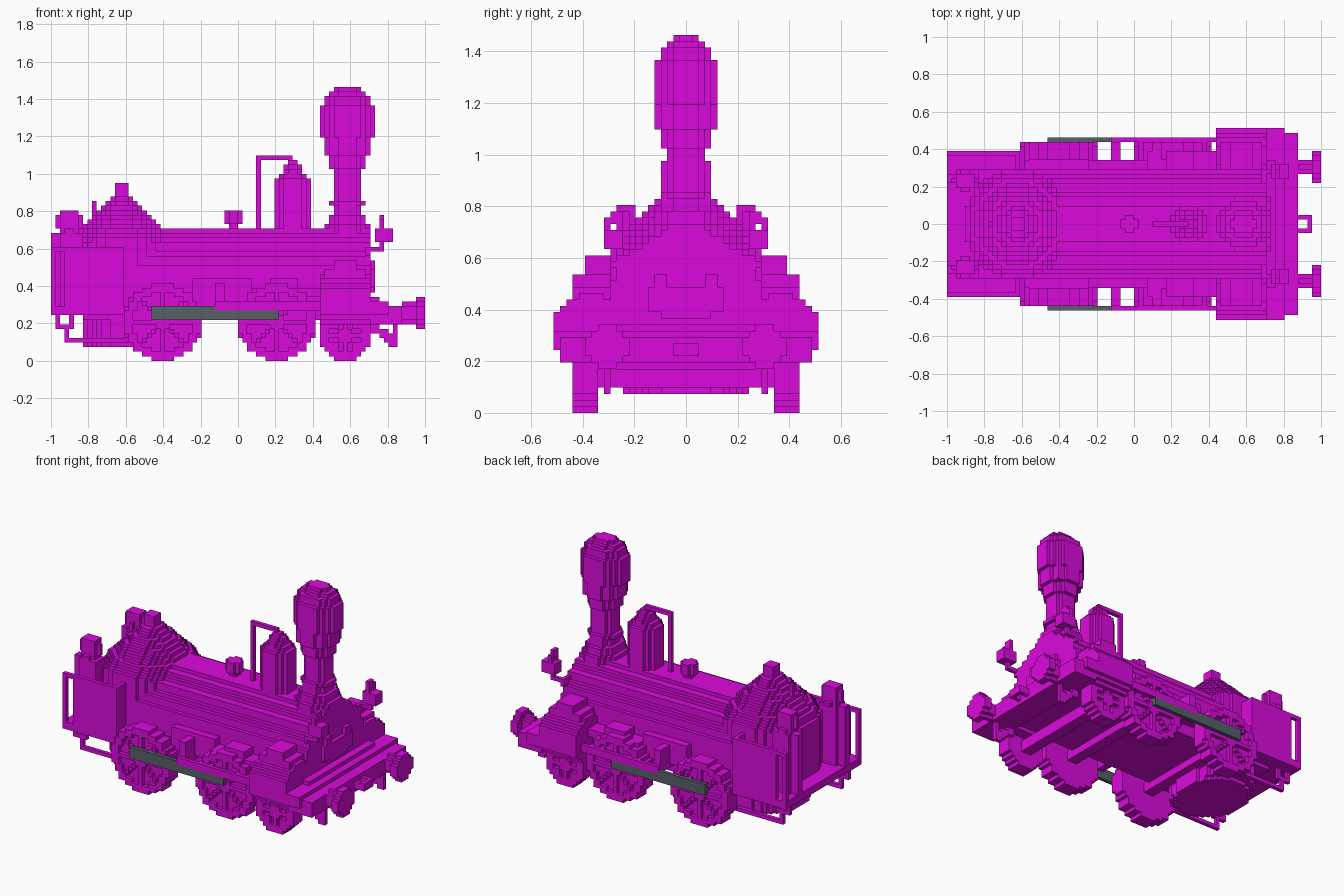
import bpy, bmesh, math

V = 2 / 82  # edge length of one block; all sizes below are in blocks

if "Cube" in bpy.data.objects:
    bpy.data.objects.remove(bpy.data.objects["Cube"], do_unlink=True)


def material(name, rgb):
    m = bpy.data.materials.new(name)
    m.use_nodes = True
    m.diffuse_color = (*rgb, 1)
    m.node_tree.nodes["Principled BSDF"].inputs["Base Color"].default_value = (*rgb, 1)
    return m


MAGENTA = material("magenta", (0.71, 0.003, 0.72))
GREY = material("slate grey", (0.095, 0.12, 0.14))


def finish(name, bm, mat):
    bmesh.ops.scale(bm, vec=(V, V, V), verts=bm.verts)
    bmesh.ops.recalc_face_normals(bm, faces=bm.faces)
    me = bpy.data.meshes.new(name)
    bm.to_mesh(me)
    bm.free()
    me.materials.append(mat)
    ob = bpy.data.objects.new(name, me)
    bpy.context.collection.objects.link(ob)


def add_box(bm, x0, x1, y0, y1, z0, z1):
    vs = bmesh.ops.create_cube(bm, size=1)["verts"]
    bmesh.ops.scale(bm, vec=(x1 - x0, y1 - y0, z1 - z0), verts=vs)
    bmesh.ops.translate(bm, vec=((x0 + x1) / 2, (y0 + y1) / 2, (z0 + z1) / 2), verts=vs)


def boxes(name, *items, pair=False, mat=MAGENTA):
    """Boxes as (x0, x1, y0, y1, z0, z1); pair repeats them on the other side."""
    bm = bmesh.new()
    for x0, x1, y0, y1, z0, z1 in items:
        add_box(bm, x0, x1, y0, y1, z0, z1)
        if pair:
            add_box(bm, x0, x1, -y1, -y0, z0, z1)
    finish(name, bm, mat)


def add_disc(bm, axis, centre, ra, rb, lo, hi, floor=-999):
    """Extruded round outline with block steps; ra and rb are its two radii."""
    a, b = centre
    right = []
    for i in range(int(round(2 * rb))):
        t = i - rb + 0.5
        if b + t < floor:
            continue
        hw = ra - math.floor(ra - ra * math.sqrt(1 - (t / rb) ** 2) + 0.4)
        if right and right[-1][0] == hw:
            right[-1] = (hw, t + 0.5)
        else:
            right += [(hw, t - 0.5), (hw, t + 0.5)]
    outline = [(a + h, b + t) for h, t in right] + [(a - h, b + t) for h, t in reversed(right)]
    place = {"x": lambda p, q, d: (d, p, q), "y": lambda p, q, d: (p, d, q),
             "z": lambda p, q, d: (p, q, d)}[axis]
    face = bm.faces.new([bm.verts.new(place(p, q, lo)) for p, q in outline])
    new = bmesh.ops.extrude_face_region(bm, geom=[face])["geom"]
    bmesh.ops.translate(bm, vec=place(0, 0, hi - lo),
                        verts=[v for v in new if isinstance(v, bmesh.types.BMVert)])


def tower(name, x, y, layers, mirror=False):
    """Stack of stepped discs: (z0, z1, radius along x, radius along y)."""
    bm = bmesh.new()
    for side in ((1, -1) if mirror else (1,)):
        for z0, z1, rx, ry in layers:
            add_disc(bm, "z", (x, side * y), rx, ry, z0, z1)
    finish(name, bm, MAGENTA)


def wheel(name, x, r, spokes):
    """Pair of wheels: thick web, with raised rim, hub and spokes, and an axle."""
    bm = bmesh.new()
    n = int(2 * r)
    for s in (1, -1):
        add_disc(bm, "y", (x, r), r, r, s * 14, s * 17)
        for k in range(n):
            run = None
            for i in range(n + 1):
                dx, dz = i - r + 0.5, k - r + 0.5
                d, ang = math.hypot(dx, dz), math.atan2(dz, dx)
                step = 2 * math.pi / spokes
                off = abs(ang - step * round(ang / step)) * d
                keep = i < n and d <= r and (d > r - 2 or d < 2.2 or off < 0.6)
                if keep and run is None:
                    run = i
                elif not keep and run is not None:
                    y0, y1 = sorted((s * 17, s * 18))
                    add_box(bm, x - r + run, x - r + i, y0, y1, k, k + 1)
                    run = None
    add_disc(bm, "y", (x, r), 1.5, 1.5, -14, 14)
    finish(name, bm, MAGENTA)


# Boiler, smokebox and frame
bm = bmesh.new()
add_disc(bm, "x", (0, 17), 12, 12, -24, 29, floor=9)
finish("boiler", bm, MAGENTA)
boxes("smokebox", (18, 29, -12, 12, 12, 18))
boxes("smokebox_door", (29, 30, -4, 4, 15, 16), (29, 30, -6, 6, 16, 20),
      (29, 30, -5, -3, 20, 22), (29, 30, 3, 5, 20, 22))
boxes("frame", (-34, 30, -12, 12, 9, 14))
boxes("running_boards", (-24, 29, 12, 14, 12, 14), pair=True)

# Firebox with a stepped dome, and the round ash pan under it
tower("firebox", -25.5, 0, [
    (10, 26, 11.5, 12), (26, 27, 10.5, 12), (27, 28, 10.5, 11), (28, 29, 9.5, 10),
    (29, 30, 8.5, 9), (30, 31, 7.5, 8), (31, 32, 6.5, 7), (32, 33, 5.5, 6),
    (33, 34, 4.5, 5), (34, 35, 3.5, 4), (35, 36, 2.5, 3), (36, 39, 1.5, 1.5)])
boxes("firebox_pipe", (-32, -31, -0.5, 0.5, 28, 35))
tower("ash_pan", -25.5, 0, [(3, 4, 8.5, 10), (4, 10, 8.5, 12)])

# Chimney, steam dome, pipe and whistle
tower("chimney", 24, 0, [
    (28, 30, 5, 6), (30, 32, 4, 5), (32, 34, 3, 4), (34, 35, 4, 4), (35, 42, 3, 3),
    (42, 45, 4, 4), (45, 49, 5, 5), (49, 56, 6, 5), (56, 58, 5, 4), (58, 59, 4, 3),
    (59, 60, 3, 2)])
tower("steam_dome", 12, 0, [
    (28, 40, 4, 4), (40, 41, 3, 3), (41, 42, 2, 3), (42, 43, 2, 2), (43, 44, 1, 1)])
boxes("steam_pipe", (4, 5, -0.5, 0.5, 28, 45), (5, 12, -0.5, 0.5, 44, 45),
      (11, 12, -0.5, 0.5, 43, 44))
tower("whistle", -1, 0, [(28, 30, 1, 1), (30, 33, 2, 2)])

# Wheels
wheel("rear_wheels", -16.5, 8.5, 8)
wheel("middle_wheels", 8.5, 8.5, 8)
wheel("front_wheels", 23.5, 5.5, 8)

# Cylinders with stepped valve chests
bm = bmesh.new()
for s in (1, -1):
    add_disc(bm, "x", (s * 15, 13), 6, 6, 18, 29, floor=8)
finish("cylinders", bm, MAGENTA)
boxes("valve_chests", (19, 28, 12, 18, 18, 20), (21, 26, 12, 18, 20, 22), pair=True)

# Rods, slide bars and bracket
boxes("coupling_rods", (-19, -5, 18, 19, 9, 12), (-5, 9, 18, 19, 9, 11), pair=True, mat=GREY)
boxes("piston_rods", (-5, 18, 18, 19, 11, 13), pair=True)
boxes("slide_bars", (-5, -3, 12, 18, 11, 17), (-10, 3, 12, 14, 14, 18),
      (3, 18, 12, 16, 14, 16), (7, 13, 12, 16, 16, 18), pair=True)

# Front platform, coupling hook, buffers and guard irons
boxes("front_platform", (29, 36, -20, 20, 8, 12), (18, 33, -21, 21, 10, 13),
      (29, 31, -14, 14, 13, 14))
boxes("coupling_hook", (36, 39, 1, 2, 9, 11), (38, 39, 0, 1, 9, 11), pair=True)
bm = bmesh.new()
for s in (1, -1):
    add_disc(bm, "x", (s * 12.5, 10.5), 1.5, 2.5, 36, 39)
    add_disc(bm, "x", (s * 12.5, 10.5), 3.5, 3.5, 39, 41)
finish("buffers", bm, MAGENTA)
boxes("guard_irons", (29, 31, 12, 13, 6, 8), (31, 33, 12, 13, 5, 7), (32, 34, 12, 13, 4, 6),
      (33, 35, 12, 13, 3, 5), (34, 35, 12, 13, 5, 8), pair=True)

# Rear platform, side sheets, hand rails and steps
boxes("rear_platform", (-41, -21, -16, 16, 10, 12))
boxes("side_sheets", (-38, -25, 15, 16, 10, 25), (-26, -25, 11, 15, 12, 25), pair=True)
boxes("hand_rails", (-41, -40, 15, 16, 10, 25), (-40, -38, 15, 16, 24, 25), pair=True)
boxes("rear_steps", (-40, -39, 12, 13, 7, 10), (-37, -36, 12, 13, 7, 10),
      (-40, -36, 12, 13, 7, 8), (-38, -37, 12, 13, 4, 8), (-38, -24, 12, 13, 4, 5), pair=True)

# Lamps on rear columns and on front brackets
boxes("lamp_columns", (-39, -34, 8, 12, 12, 28), (-41, -39, 9, 11, 12, 28), pair=True)
tower("rear_lamps", -37, 9.5, [(28, 29, 2, 2.5), (29, 32, 3, 1.5), (32, 33, 2, 1.5)], mirror=True)
boxes("front_lamps", (30, 34, 10, 13, 26, 29), (31, 32, 10, 11, 29, 31), (31, 32, 12, 13, 29, 31),
      (31, 32, 10, 12, 30, 32), (31, 32, 11, 12, 24, 26), (28, 32, 11, 12, 24, 25),
      (28, 29, 8, 12, 23, 25), pair=True)
